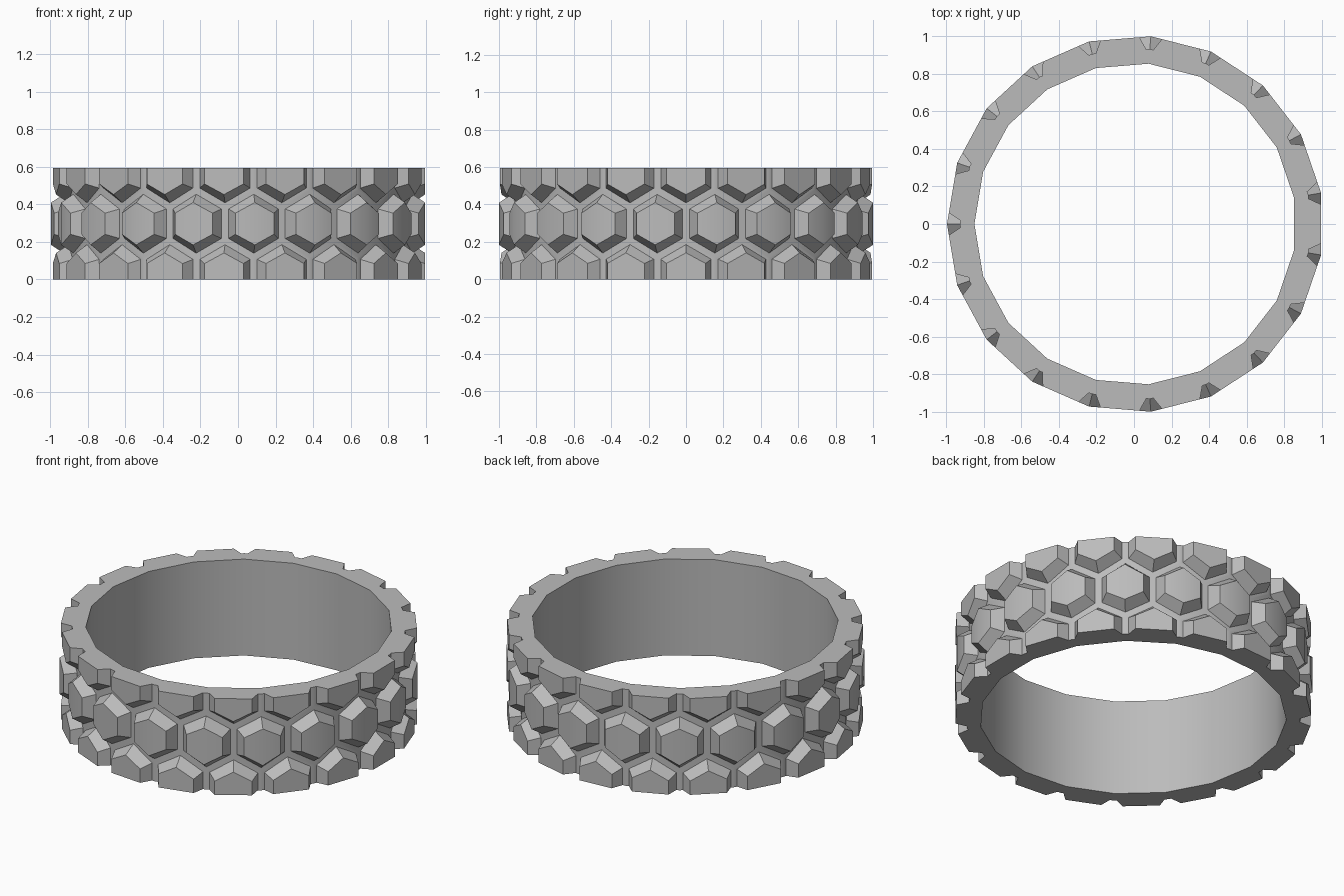
import bpy, bmesh, math
from mathutils import Vector

cube = bpy.data.objects.get("Cube")
if cube:
    bpy.data.objects.remove(cube, do_unlink=True)

SIDES = 19                      # facets around the ring
R_IN, R_FLOOR, R_OUT = 0.857, 0.935, 1.0034
HEIGHT = 0.594
PITCH = 0.31                    # spacing of the hexagon grid
CORNER = PITCH / math.sqrt(3)   # centre to tip of one grid cell
ROW = PITCH * math.sqrt(3) / 2  # spacing between rows
SHIFT = 0.0069                  # centres the odd-sided ring
# grid cell, stud foot, stud face: (scale, radius)
LEVELS = [(1.0, R_FLOOR), (0.877, R_FLOOR), (0.63, R_OUT)]

bm = bmesh.new()


def corner(i, r):
    a = math.pi + math.tau * i / SIDES
    return Vector((r * math.cos(a) + SHIFT, r * math.sin(a), 0))


def point(t, z, r):
    """Point on the faceted wall, t counted in facets."""
    i = math.floor(t + 1e-6)
    p = corner(i, r).lerp(corner(i + 1, r), max(0, t - i))
    p.z = z
    return bm.verts.new(p)


def bridge(a, b, closed):
    n = len(a)
    for i in range(n if closed else n - 1):
        j = (i + 1) % n
        bm.faces.new((a[i], a[j], b[j], b[i]))


def middle_stud(t):
    """Whole hexagon folded over a corner of the ring."""
    hexagon = [(0, 1), (0.5, 0.5), (0.5, -0.5), (0, -1), (-0.5, -0.5), (-0.5, 0.5)]
    loops = [[point(t + u * s, HEIGHT / 2 + v * CORNER * s, r) for u, v in hexagon]
             for s, r in LEVELS]
    bridge(loops[0], loops[1], True)
    bridge(loops[1], loops[2], True)
    face = loops[2]
    bm.faces.new(face[0:4])
    bm.faces.new([face[3], face[4], face[5], face[0]])


def edge_stud(t, side):
    """Hexagon cut off by the rim; side is 1 at the top, -1 at the bottom."""
    rim = HEIGHT / 2 + side * HEIGHT / 2
    centre = HEIGHT / 2 + side * ROW
    loops = []
    for s, r in LEVELS:
        low = [(-0.5, -0.5), (0, -1), (0.5, -0.5)]
        loop = [point(t - 0.5 * s, rim, r)]
        loop += [point(t + u * s, centre + side * v * CORNER * s, r) for u, v in low]
        loop.append(point(t + 0.5 * s, rim, r))
        loops.append(loop)
    bridge(loops[0], loops[1], False)
    bridge(loops[1], loops[2], False)
    bm.faces.new(loops[2])
    # flat rim from the studs to the bore
    bore = [point(t + 0.5, rim, R_IN), point(t - 0.5, rim, R_IN)]
    bm.faces.new([l[0] for l in loops] + [l[-1] for l in reversed(loops)] + bore)


for k in range(SIDES):
    middle_stud(k)
    edge_stud(k + 0.5, 1)
    edge_stud(k + 0.5, -1)
    # bore wall
    bm.faces.new([point(k, 0, R_IN), point(k + 1, 0, R_IN),
                  point(k + 1, HEIGHT, R_IN), point(k, HEIGHT, R_IN)])

bmesh.ops.remove_doubles(bm, verts=bm.verts, dist=0.0005)
bmesh.ops.recalc_face_normals(bm, faces=bm.faces)

mesh = bpy.data.meshes.new("studded_ring")
bm.to_mesh(mesh)
bm.free()
ring = bpy.data.objects.new("studded_ring", mesh)
bpy.context.collection.objects.link(ring)

# plain grey
grey = bpy.data.materials.new("plain_grey")
grey.use_nodes = True
colour = (0.5, 0.5, 0.5, 1)
grey.diffuse_color = colour
next(n for n in grey.node_tree.nodes
     if n.type == "BSDF_PRINCIPLED").inputs["Base Color"].default_value = colour
mesh.materials.append(grey)

bpy.ops.object.select_all(action="DESELECT")
ring.select_set(True)
bpy.context.view_layer.objects.active = ring
bpy.ops.object.shade_smooth_by_angle(angle=math.radians(30))
